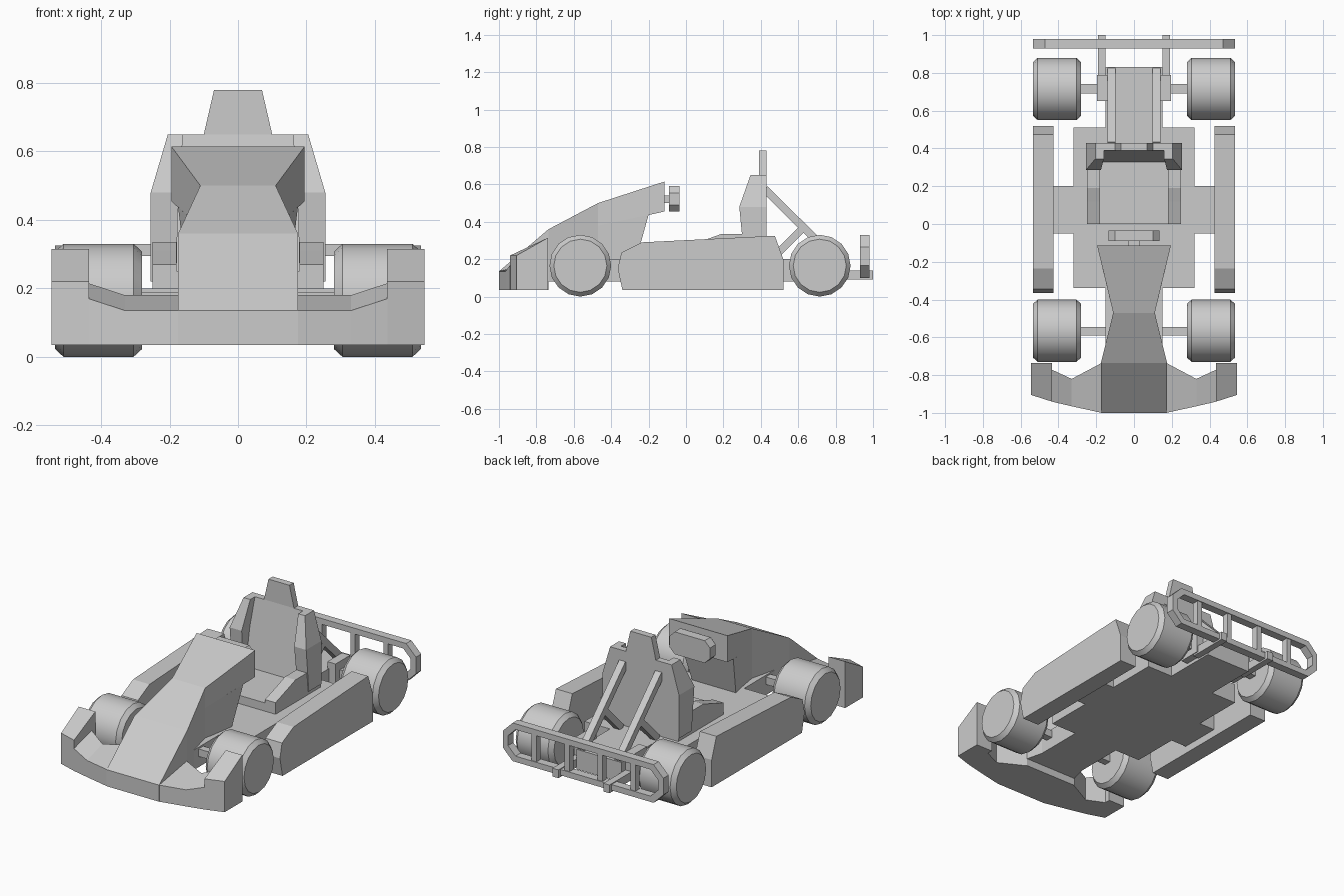
import bpy, bmesh, math
from mathutils import Vector

old = bpy.data.objects.get("Cube")
if old:
    bpy.data.objects.remove(old, do_unlink=True)

grey = bpy.data.materials.new("plain_grey")
grey.use_nodes = True
COLOUR = (0.6, 0.6, 0.6, 1)
grey.diffuse_color = COLOUR
grey.node_tree.nodes["Principled BSDF"].inputs["Base Color"].default_value = COLOUR


def finish(name, bm, smooth=False):
    bmesh.ops.recalc_face_normals(bm, faces=bm.faces)
    mesh = bpy.data.meshes.new(name)
    bm.to_mesh(mesh)
    bm.free()
    mesh.materials.append(grey)
    if smooth:
        mesh.shade_smooth()
        mesh.set_sharp_from_angle(angle=math.radians(32))
    obj = bpy.data.objects.new(name, mesh)
    bpy.context.collection.objects.link(obj)
    return obj


def loft(name, rings, smooth=False, closed=False):
    """Skin a row of equal rings; cap the ends unless closed into a loop."""
    bm = bmesh.new()
    rows = [[bm.verts.new(p) for p in ring] for ring in rings]
    pairs = list(zip(rows, rows[1:]))
    if closed:
        pairs.append((rows[-1], rows[0]))
    else:
        bm.faces.new(rows[0])
        bm.faces.new(rows[-1])
    for a, b in pairs:
        for i in range(len(a)):
            j = (i + 1) % len(a)
            bm.faces.new((a[i], a[j], b[j], b[i]))
    return finish(name, bm, smooth)


def box(name, x, y, z):
    return loft(name, [[(x[0], b, c), (x[1], b, c), (x[1], d, c), (x[0], d, c)]
                       for b, d, c in ((y[0], y[1], z[0]), (y[0], y[1], z[1]))])


def side_prism(name, profile, x0, x1):
    return loft(name, [[(x, y, z) for y, z in profile] for x in (x0, x1)])


def front_prism(name, profile, y0, y1):
    return loft(name, [[(x, y, z) for x, z in profile] for y in (y0, y1)])


def cross_loft(name, stations):
    """Box sections along y: y, half width, bottom, top."""
    return loft(name, [[(-w, y, b), (w, y, b), (w, y, t), (-w, y, t)]
                       for y, w, b, t in stations])


def strut(name, x, a, b, size):
    """Square bar in the plane x, between two (y, z) points."""
    a, b = Vector(a), Vector(b)
    d = (b - a).normalized() * size / 2
    n = Vector((-d.y, d.x))
    return side_prism(name, [a + n, a - n, b - n, b + n], x - size / 2, x + size / 2)


def octagon(hx, z0, z1, c):
    return [(-hx + c, z0), (hx - c, z0), (hx, z0 + c), (hx, z1 - c),
            (hx - c, z1), (-hx + c, z1), (-hx, z1 - c), (-hx, z0 + c)]


# Floor pan
box("floor_main", (-0.32, 0.32), (-0.34, 0.51), (0.08, 0.2))
box("floor_front", (-0.15, 0.15), (-0.75, -0.34), (0.08, 0.2))
box("floor_rear", (-0.15, 0.15), (0.51, 0.83), (0.08, 0.2))

# Nose fairing and steering support
cross_loft("nose", [(-1.0, 0.175, 0.035, 0.135), (-0.735, 0.175, 0.035, 0.36)])
cross_loft("fairing", [(-0.735, 0.175, 0.08, 0.36), (-0.47, 0.11, 0.08, 0.5)])
cross_loft("fairing_top", [(-0.47, 0.11, 0.375, 0.5), (-0.115, 0.195, 0.455, 0.615)])
loft("steering_support", [
    [(-0.11, -0.47, 0.15), (0.11, -0.47, 0.15), (0.14, -0.28, 0.15), (-0.14, -0.28, 0.15)],
    [(-0.11, -0.47, 0.38), (0.11, -0.47, 0.38), (0.175, -0.2, 0.437), (-0.175, -0.2, 0.437)]])
box("steering_column", (-0.03, 0.03), (-0.13, -0.08), (0.5, 0.54))
front_prism("steering_wheel", octagon(0.135, 0.455, 0.59, 0.035), -0.09, -0.035)

# Seat
box("seat_pan", (-0.19, 0.19), (0.0, 0.43), (0.18, 0.25))
loft("seat_back", [
    [(-0.18, 0.32, 0.2), (0.18, 0.32, 0.2), (0.18, 0.43, 0.2), (-0.18, 0.43, 0.2)],
    [(-0.18, 0.39, 0.65), (0.18, 0.39, 0.65), (0.18, 0.43, 0.65), (-0.18, 0.43, 0.65)]])
front_prism("headrest", [(-0.1, 0.65), (0.1, 0.65), (0.07, 0.78), (-0.07, 0.78)], 0.39, 0.43)

# Hollow rear bumper frame
bar = 0.035
outer = octagon(0.535, 0.1, 0.33, 0.065)
inner = octagon(0.535 - bar, 0.1 + bar, 0.33 - bar, 0.05)
loft("rear_bumper", [[(a, 0.93, b), (a, 0.98, b), (c, 0.98, d), (c, 0.93, d)]
                     for (a, b), (c, d) in zip(outer, inner)], closed=True)

POD = [(-0.34, 0.035), (-0.365, 0.15), (-0.345, 0.235), (-0.235, 0.29),
       (0.475, 0.325), (0.52, 0.2), (0.52, 0.035)]
RAIL = [(0, 0.18), (0, 0.27), (0.12, 0.31), (0.19, 0.335), (0.43, 0.335), (0.43, 0.18)]

# Parts on both sides
for side, s in (("left", 1), ("right", -1)):
    side_prism(side + "_side_pod", POD, s * 0.425, s * 0.535)
    box(side + "_pod_mount", (s * 0.31, s * 0.43), (-0.05, 0.2), (0.08, 0.2))

    # Front bumper wing and upright end
    loft(side + "_bumper_wing", [
        [(s * x, f, 0.035), (s * x, f, ft), (s * x, b, bt), (s * x, b, 0.035)]
        for x, f, ft, b, bt in ((0.17, -1.0, 0.135, -0.735, 0.18),
                                (0.33, -0.965, 0.135, -0.82, 0.18),
                                (0.437, -0.94, 0.17, -0.77, 0.215))])
    loft(side + "_bumper_end", [
        [(s * x, f, 0.035), (s * x, f, 0.22), (s * x, -0.737, 0.315), (s * x, -0.737, 0.035)]
        for x, f in ((0.435, -0.94), (0.545, -0.905))])

    # Seat rail and bolster
    side_prism(side + "_seat_rail", RAIL, s * 0.18, s * 0.25)
    loft(side + "_seat_bolster", [
        [(s * i, f, z), (s * o, f, z), (s * o, 0.43, z), (s * i, 0.43, z)]
        for z, i, o, f in ((0.22, 0.18, 0.255, 0.31), (0.48, 0.175, 0.255, 0.285),
                           (0.65, 0.16, 0.205, 0.345))])

    # Seat struts
    strut(side + "_long_strut", s * 0.12, (0.42, 0.575), (0.81, 0.19), 0.042)
    strut(side + "_short_strut", s * 0.12, (0.46, 0.2), (0.62, 0.36), 0.04)

    # Axles, bearings and bumper brackets
    box(side + "_front_axle", (s * 0.1, s * 0.3), (-0.59, -0.545), (0.145, 0.19))
    box(side + "_rear_axle", (s * 0.1, s * 0.3), (0.69, 0.74), (0.14, 0.19))
    box(side + "_rear_bearing", (s * 0.14, s * 0.195), (0.65, 0.79), (0.1, 0.24))
    box(side + "_bumper_bracket", (s * 0.15, s * 0.19), (0.75, 1.0), (0.09, 0.14))
    for n, x in enumerate((0.11, 0.33)):
        box(f"{side}_bumper_post_{n + 1}", (s * (x - 0.016), s * (x + 0.016)),
            (0.935, 0.975), (0.12, 0.31))

    # Wheels
    for end, cy in (("front", -0.565), ("rear", 0.715)):
        rings = []
        for x, r in ((0.28, 0.142), (0.305, 0.165), (0.51, 0.165), (0.535, 0.142)):
            rings.append([(s * x, cy + r * math.cos(math.tau * k / 16),
                           0.165 + r * math.sin(math.tau * k / 16)) for k in range(16)])
        loft(f"{side}_{end}_wheel", rings, smooth=True)
